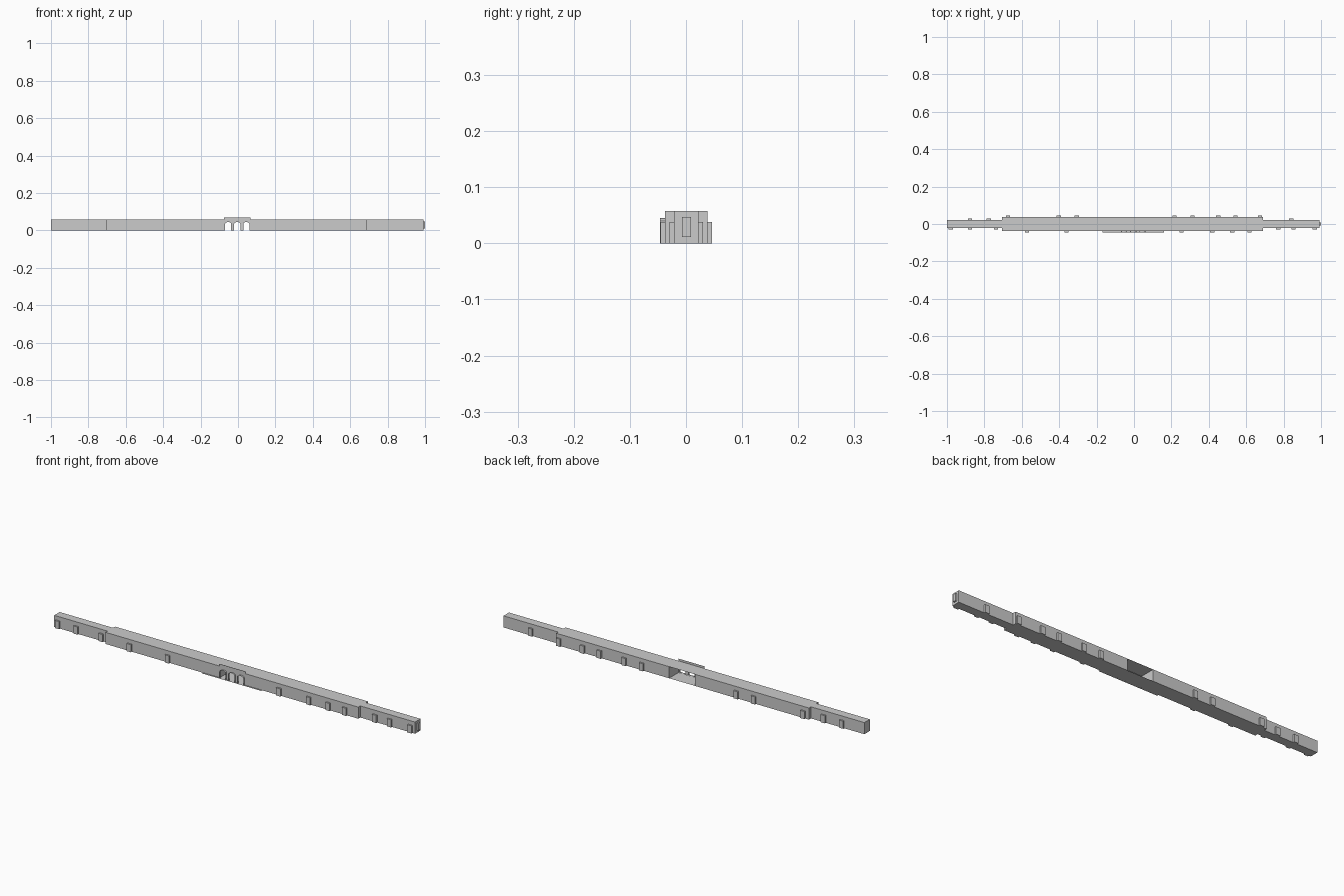
import bpy, bmesh, math

if "Cube" in bpy.data.objects:
    bpy.data.objects.remove(bpy.data.objects["Cube"])

H = 0.058            # roof height
FRONT, BACK = -0.037, 0.038
CX = -0.004          # middle of the building


def mesh_object(name, verts, faces):
    me = bpy.data.meshes.new(name)
    me.from_pydata(verts, [], faces)
    ob = bpy.data.objects.new(name, me)
    bpy.context.collection.objects.link(ob)
    return ob


def box(name, x0, x1, y0, y1, z0, z1):
    v = [(x, y, z) for x in (x0, x1) for y in (y0, y1) for z in (z0, z1)]
    f = [(0, 1, 3, 2), (4, 6, 7, 5), (0, 4, 5, 1),
         (2, 3, 7, 6), (0, 2, 6, 4), (1, 5, 7, 3)]
    return mesh_object(name, v, f)


def sheet(name, x0, x1, y0, y1, z):
    return mesh_object(name, [(x0, y0, z), (x1, y0, z), (x1, y1, z), (x0, y1, z)],
                       [(0, 1, 2, 3)])


# Long hall: wide middle wings and narrower end wings
P0, P1 = CX - 0.071, CX + 0.071      # passage sides
box("wide_wing_left", -0.705, P0, FRONT, BACK, 0, H)
box("wide_wing_right", P1, 0.69, FRONT, BACK, 0, H)
box("end_wing_left", -1.0, -0.705, -0.021, 0.022, 0, H)
box("end_wing_right", 0.69, 0.992, -0.021, 0.022, 0, H)

# Passage through the middle
sheet("passage_roof", P0, P1, FRONT, BACK, H)
sheet("passage_floor", P0, P1, FRONT, BACK, 0.0)
sheet("entrance_paving", -0.168, 0.16, -0.046, FRONT, 0.0005)


# Gate wall: thin sheet with three arched openings
def arch_profile(cx, hw=0.0165, top=0.045):
    spring = top - 0.01
    pts = [(cx - hw, 0)]
    for i in range(7):
        a = math.pi * (1 - i / 6)
        pts.append((cx + hw * math.cos(a), spring + 0.01 * math.sin(a)))
    pts.append((cx + hw, 0))
    return pts


arches = [arch_profile(CX + k * 0.049) for k in (-1, 0, 1)]
outline = [(P0, 0)] + [p for a in arches for p in a] + [(P1, 0), (P1, 0.069), (P0, 0.069)]
gate = mesh_object("gate_wall", [(x, FRONT - 0.0003, z) for x, z in outline],
                   [tuple(range(len(outline)))])
bm = bmesh.new()
bm.from_mesh(gate.data)
bmesh.ops.triangulate(bm, faces=bm.faces[:], ngon_method='EAR_CLIP')
bm.to_mesh(gate.data)
bm.free()

# Arch surrounds standing out from the gate wall
for i, a in enumerate(arches):
    n = len(a)
    v = [(x, y, z) for y in (-0.046, FRONT) for x, z in a]
    mesh_object(f"arch_surround_{i + 1}", v,
                [(j, j + 1, n + j + 1, n + j) for j in range(n - 1)])


# Doorways standing out from the front and back walls
def doors(name, xs, side):
    for i, x in enumerate(xs):
        wide = -0.705 < x < 0.69
        wall = ((BACK if wide else 0.022) if side > 0 else (FRONT if wide else -0.021))
        y0, y1 = sorted((wall, wall + side * 0.008))
        box(f"{name}_{i + 1}", x - 0.0115, x + 0.0115, y0, y1, 0, 0.038)


doors("front_door", [-0.979, -0.877, -0.738, -0.572, -0.361, 0.254,
                     0.418, 0.526, 0.617, 0.772, 0.853, 0.966], -1)
doors("back_door", [-0.877, -0.776, -0.674, -0.402, -0.306, 0.217,
                    0.313, 0.45, 0.543, 0.674, 0.84], 1)

# Door on the right end
box("end_door", 0.992, 1.0, -0.007, 0.009, 0.011, 0.047)
